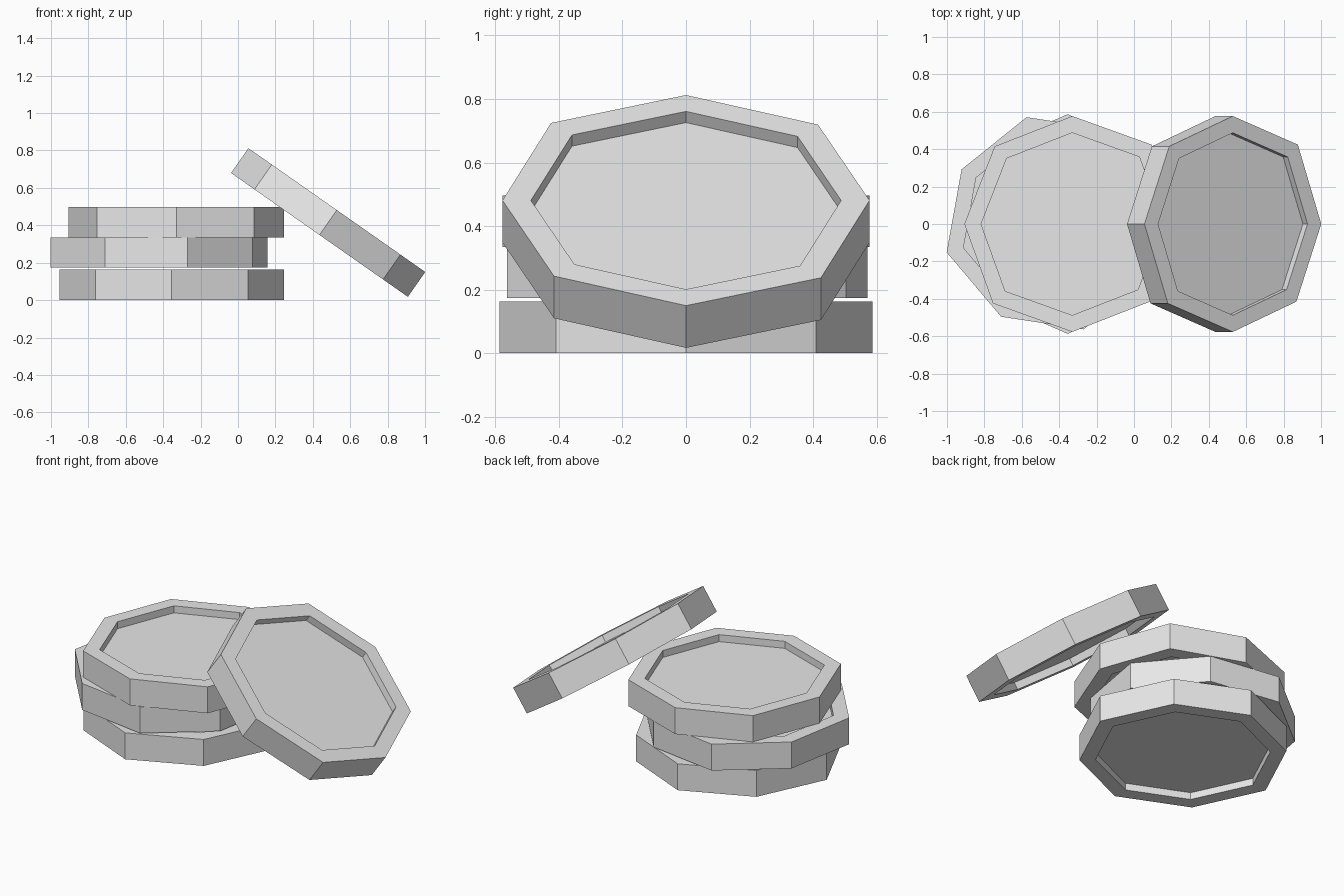
import bpy, bmesh, math
from mathutils import Matrix, Vector

if "Cube" in bpy.data.objects:
    bpy.data.objects.remove(bpy.data.objects["Cube"])

THICK = 0.162      # coin height
INNER = 0.845      # rim opening relative to the outline
DEPTH = 0.043      # recess depth on both faces
RADII = (0.577, 0.6, 0.577, 0.587)   # slightly uneven octagon, repeated twice

grey = bpy.data.materials.new("light_grey")
grey.diffuse_color = (0.8, 0.8, 0.8, 1)
grey.use_nodes = True
grey.node_tree.nodes["Principled BSDF"].inputs["Base Color"].default_value = grey.diffuse_color


def coin(name, centre, turn, tilt=0):
    """Octagonal disc with a raised rim around a sunken floor on each face."""
    bm = bmesh.new()
    h = THICK / 2
    # Closed profile from lower floor, around the rim, to upper floor
    profile = [(INNER, -h + DEPTH), (INNER, -h), (1, -h),
               (1, h), (INNER, h), (INNER, h - DEPTH)]
    rings = []
    for scale, z in profile:
        ring = []
        for i in range(8):
            a = math.radians(45 * i)
            r = RADII[i % 4] * scale
            ring.append(bm.verts.new((r * math.cos(a), r * math.sin(a), z)))
        rings.append(ring)
    for low, high in zip(rings, rings[1:]):
        for i in range(8):
            j = (i + 1) % 8
            bm.faces.new((low[i], low[j], high[j], high[i]))
    bm.faces.new(rings[0][::-1])
    bm.faces.new(rings[-1])
    bmesh.ops.recalc_face_normals(bm, faces=bm.faces)
    mesh = bpy.data.meshes.new(name)
    bm.to_mesh(mesh)
    bm.free()
    mesh.materials.append(grey)
    obj = bpy.data.objects.new(name, mesh)
    bpy.context.collection.objects.link(obj)
    obj.matrix_world = (Matrix.Translation(Vector(centre))
                        @ Matrix.Rotation(math.radians(tilt), 4, 'Y')
                        @ Matrix.Rotation(math.radians(turn), 4, 'Z'))


# Stack of three coins
coin("bottom_coin", (-0.355, 0, 0.082), -45)
coin("middle_coin", (-0.422, 0.004, 0.255), -30)
coin("top_coin", (-0.33, 0, 0.416), 0)
# Coin resting against the stack
coin("leaning_coin", (0.482, 0, 0.415), 0, 35)
